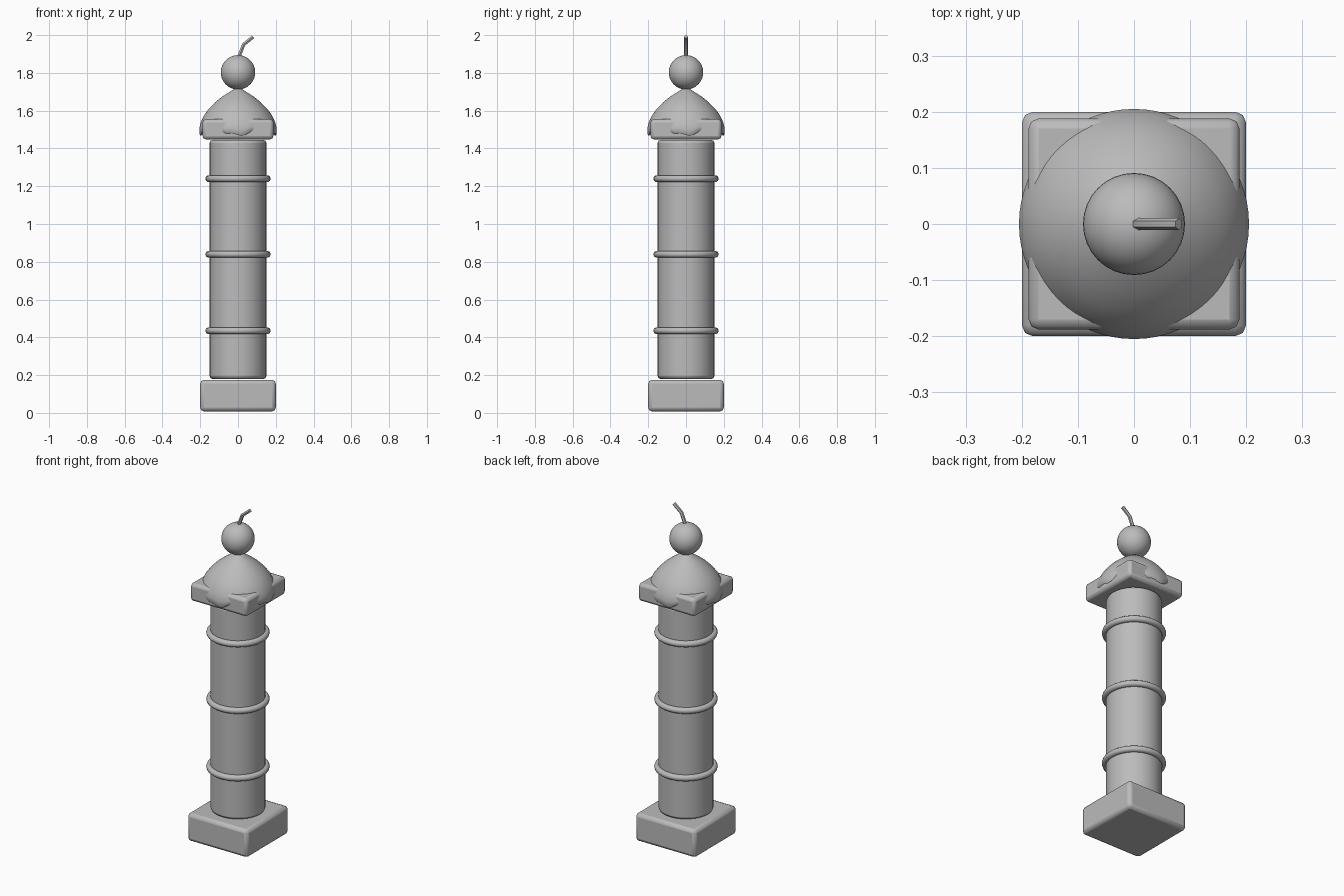
import bpy, bmesh, math

if "Cube" in bpy.data.objects:
    bpy.data.objects.remove(bpy.data.objects["Cube"])

grey = bpy.data.materials.new("plain grey")
grey.diffuse_color = (0.5, 0.5, 0.5, 1)
grey.use_nodes = True
grey.node_tree.nodes["Principled BSDF"].inputs["Base Color"].default_value = grey.diffuse_color


def finish(ob, name, bevel=0.0, segments=2, angle=40):
    ob.name = name
    ob.data.materials.clear()
    ob.data.materials.append(grey)
    if bevel:
        m = ob.modifiers.new("Bevel", 'BEVEL')
        m.width, m.segments = bevel, segments
    bpy.ops.object.select_all(action='DESELECT')
    ob.select_set(True)
    bpy.context.view_layer.objects.active = ob
    bpy.ops.object.shade_smooth_by_angle(angle=math.radians(angle))
    return ob


def slab(name, half, z0, z1, bevel):
    bpy.ops.mesh.primitive_cube_add(size=1, location=(0, 0, (z0 + z1) / 2))
    ob = bpy.context.object
    ob.scale = (half * 2, half * 2, z1 - z0)
    bpy.ops.object.transform_apply(location=False, rotation=False, scale=True)
    return finish(ob, name, bevel)


# Square base and capital
slab("base", 0.2, 0.008, 0.175, 0.02)
slab("capital", 0.188, 1.448, 1.555, 0.018)

# Round shaft with softened ends
bpy.ops.mesh.primitive_cylinder_add(vertices=32, radius=0.15, depth=1.265,
                                    location=(0, 0, 0.8125))
finish(bpy.context.object, "shaft", 0.015)

# Three bands round the shaft
for i, z in enumerate((0.435, 0.84, 1.24)):
    bpy.ops.mesh.primitive_torus_add(major_radius=0.155, minor_radius=0.018,
                                     major_segments=32, minor_segments=10,
                                     location=(0, 0, z))
    finish(bpy.context.object, f"band_{i + 1}", angle=60)

# Pointed icing dome with a wavy dripping rim: (radius, height, share of wave)
profile = [(0.01, 1.722, 0), (0.04, 1.702, 0), (0.08, 1.677, 0), (0.12, 1.645, 0),
           (0.155, 1.61, 0), (0.18, 1.575, 0), (0.197, 1.54, 0.1), (0.205, 1.515, 0.5),
           (0.205, 1.495, 0.9), (0.199, 1.487, 1), (0.19, 1.495, 1), (0.186, 1.52, 0.5),
           (0.16, 1.545, 0)]
N = 64
bm = bmesh.new()
rings = []
for r, z, w in profile:
    ring = []
    for k in range(N):
        a = 2 * math.pi * k / N
        wave = 0.016 * math.cos(4 * a) + 0.006 * math.sin(12 * a)
        ring.append(bm.verts.new((r * math.cos(a), r * math.sin(a), z - w * wave)))
    rings.append(ring)
for a, b in zip(rings, rings[1:]):
    for k in range(N):
        j = (k + 1) % N
        bm.faces.new((a[k], b[k], b[j], a[j]))
bm.faces.new(rings[0])
bm.faces.new(rings[-1][::-1])
bmesh.ops.recalc_face_normals(bm, faces=bm.faces)
me = bpy.data.meshes.new("icing")
bm.to_mesh(me)
bm.free()
icing = bpy.data.objects.new("icing", me)
bpy.context.collection.objects.link(icing)
finish(icing, "icing", angle=60)

# Cherry
bpy.ops.mesh.primitive_uv_sphere_add(segments=32, ring_count=20, radius=0.091,
                                     location=(0, 0, 1.803))
finish(bpy.context.object, "cherry")

# Bent stem
cu = bpy.data.curves.new("stem", 'CURVE')
cu.dimensions = '3D'
cu.bevel_depth = 0.0105
cu.bevel_resolution = 1
cu.use_fill_caps = True
sp = cu.splines.new('POLY')
path = [(0.003, 1.88), (0.03, 1.95), (0.08, 1.991)]
sp.points.add(len(path) - 1)
for p, (x, z) in zip(sp.points, path):
    p.co = (x, 0, z, 1)
stem = bpy.data.objects.new("stem", cu)
bpy.context.collection.objects.link(stem)
bpy.ops.object.select_all(action='DESELECT')
stem.select_set(True)
bpy.context.view_layer.objects.active = stem
bpy.ops.object.convert(target='MESH')
finish(bpy.context.object, "stem", angle=50)
